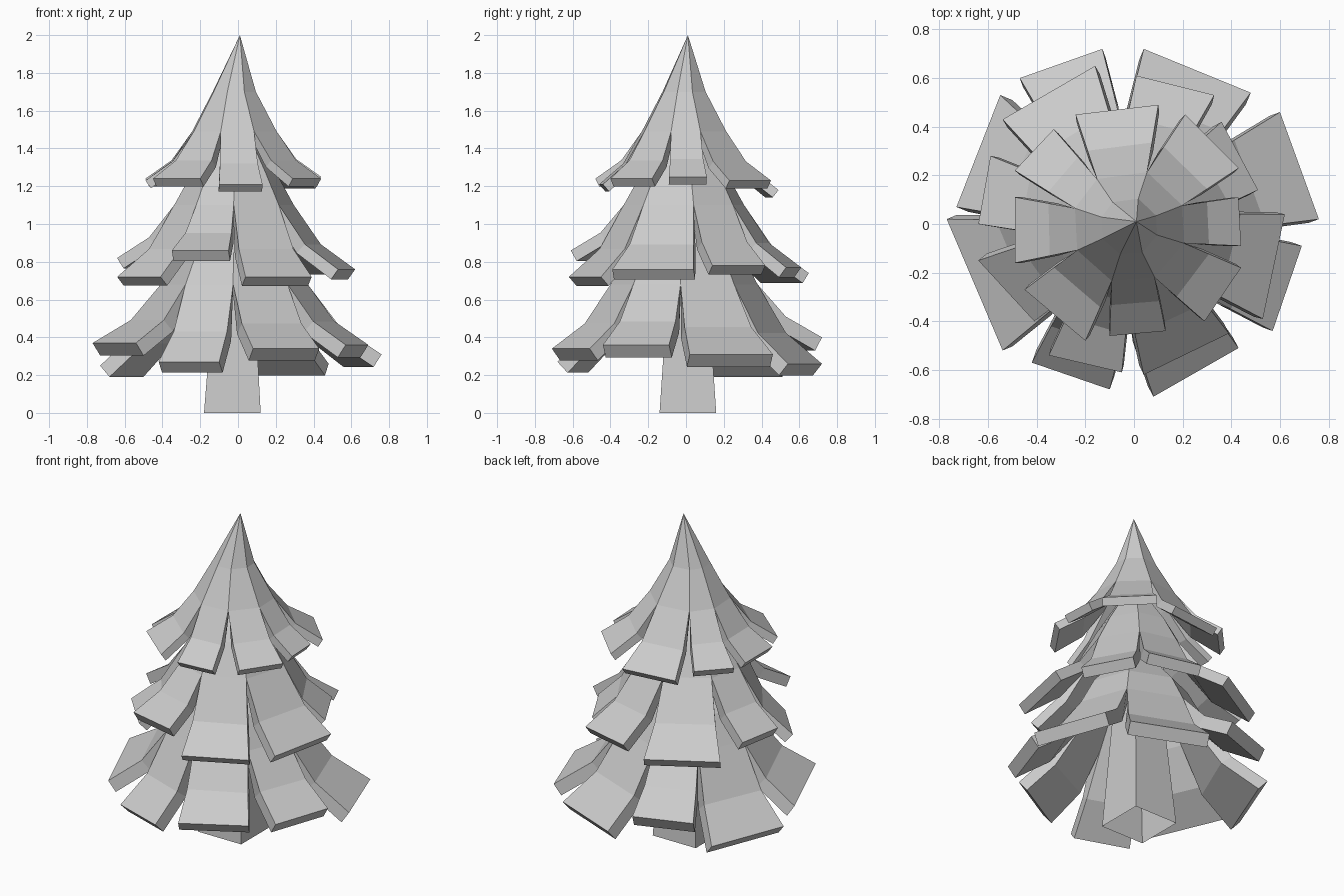
import bpy
import bmesh
from mathutils import Vector

default_cube = bpy.data.objects.get("Cube")
if default_cube:
    bpy.data.objects.remove(default_cube, do_unlink=True)

# Single plain grey for the whole tree
grey = bpy.data.materials.new("plain_grey")
grey.use_nodes = True
grey.diffuse_color = (0.6, 0.6, 0.6, 1)
grey.node_tree.nodes["Principled BSDF"].inputs["Base Color"].default_value = grey.diffuse_color


def add_object(name, bm):
    """Turn a bmesh into a flat-shaded, grey object."""
    mesh = bpy.data.meshes.new(name)
    bm.to_mesh(mesh)
    bm.free()
    mesh.materials.append(grey)
    obj = bpy.data.objects.new(name, mesh)
    bpy.context.collection.objects.link(obj)
    return obj


def add_tier(name, apex, shoulder, collar, tips, thickness):
    """Faceted cone whose lower part splits into bent, flaring slabs.

    shoulder and collar are (radius, height) of the shared rings;
    each tip is (start x, start y, end x, end y, height), counterclockwise.
    """
    bm = bmesh.new()
    centre = Vector((-0.02, -0.01, 0))
    count = len(tips)
    starts = [Vector((t[0], t[1], t[4])) for t in tips]
    ends = [Vector((t[2], t[3], t[4])) for t in tips]

    # Ring corners point at the gaps between neighbouring slabs
    def ring(radius, height):
        corners = []
        for i in range(count):
            gap = ends[i - 1] + starts[i]
            gap.z = 0
            corners.append(bm.verts.new(centre + gap.normalized() * radius + Vector((0, 0, height))))
        return corners

    def bend(root, tip):
        point = root.lerp(tip, 0.44)
        point.z = root.z + (tip.z - root.z) * 0.61
        return bm.verts.new(point)

    top = bm.verts.new(apex)
    upper = ring(*shoulder)
    lower = ring(*collar)
    for i in range(count):
        j = (i + 1) % count
        bm.faces.new((top, upper[i], upper[j]))
        bm.faces.new((upper[i], lower[i], lower[j], upper[j]))
        # Slab: root edge, bend, then wide tip
        mid_start = bend(lower[i].co, starts[i])
        mid_end = bend(lower[j].co, ends[i])
        bm.faces.new((lower[i], mid_start, mid_end, lower[j]))
        bm.faces.new((mid_start, bm.verts.new(starts[i]), bm.verts.new(ends[i]), mid_end))

    obj = add_object(name, bm)
    solid = obj.modifiers.new("slab_thickness", "SOLIDIFY")
    solid.thickness = thickness
    solid.offset = -1
    return obj


# Foliage tiers
add_tier("top_foliage", (0.01, 0.01, 2), (0.12, 1.7), (0.235, 1.49), [
    (.44, -.09, .43, .11, 1.25),
    (.43, .23, .21, .45, 1.23),
    (.10, .49, -.24, .45, 1.18),
    (-.33, .39, -.49, .22, 1.24),
    (-.49, .11, -.49, -.16, 1.23),
    (-.45, -.27, -.20, -.48, 1.24),
    (-.10, -.46, .13, -.44, 1.21),
    (.29, -.40, .44, -.18, 1.24),
], 0.05)

add_tier("middle_foliage", (0, 0, 1.6), (0.22, 1.28), (0.32, 1.1), [
    (.53, -.39, .62, .04, .76),
    (.51, .14, .36, .42, .78),
    (.33, .53, .01, .61, .77),
    (-.16, .65, -.54, .43, .74),
    (-.59, .28, -.64, 0, .82),
    (-.64, -.15, -.41, -.40, .72),
    (-.35, -.54, -.05, -.61, .86),
    (.04, -.62, .39, -.45, .72),
], 0.065)

add_tier("bottom_foliage", (0, 0, 1.2), (0.3, 0.85), (0.39, 0.68), [
    (.76, .02, .60, .46, .31),
    (.48, .54, .04, .72, .26),
    (-.13, .72, -.47, .60, .40),
    (-.55, .53, -.73, .07, .25),
    (-.77, .02, -.54, -.52, .37),
    (-.42, -.57, -.10, -.68, .27),
    (.08, -.71, .43, -.51, .34),
    (.57, -.44, .69, -.09, .36),
], 0.08)

# Trunk: tapered square post, open underneath
bm = bmesh.new()
corners = [(-1, -1), (1, -1), (1, 1), (-1, 1)]
foot = [bm.verts.new((-0.03 + 0.15 * x, 0.01 + 0.15 * y, 0)) for x, y in corners]
head = [bm.verts.new((-0.02 + 0.1 * x, 0.01 + 0.1 * y, 0.75)) for x, y in corners]
for i in range(4):
    j = (i + 1) % 4
    bm.faces.new((foot[i], foot[j], head[j], head[i]))
add_object("trunk", bm)
